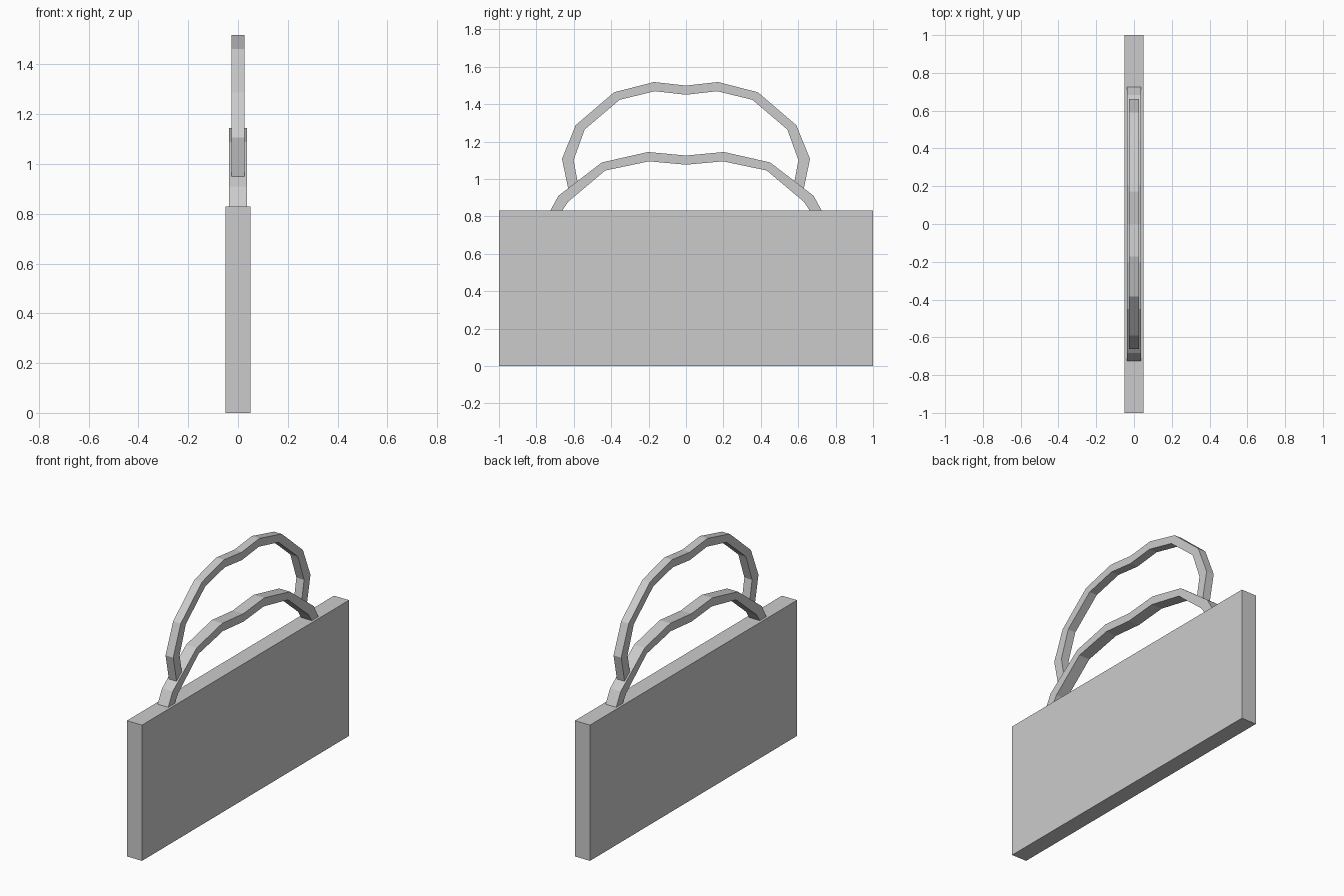
import bpy, bmesh

if "Cube" in bpy.data.objects:
    bpy.data.objects.remove(bpy.data.objects["Cube"])


def add_object(name, bm):
    bmesh.ops.recalc_face_normals(bm, faces=bm.faces)
    mesh = bpy.data.meshes.new(name)
    bm.to_mesh(mesh)
    bm.free()
    obj = bpy.data.objects.new(name, mesh)
    bpy.context.collection.objects.link(obj)
    return obj


def arch(name, half_width, outer, inner):
    """Square-section handle from half profiles (foot to centre), mirrored in y."""
    def full(half):
        return half + [(-y, z) for y, z in reversed(half[:-1])]

    bm = bmesh.new()
    rings = []
    for (yo, zo), (yi, zi) in zip(full(outer), full(inner)):
        corners = [(-half_width, yo, zo), (half_width, yo, zo),
                   (half_width, yi, zi), (-half_width, yi, zi)]
        rings.append([bm.verts.new(c) for c in corners])
    for a, b in zip(rings, rings[1:]):
        for i in range(4):
            j = (i + 1) % 4
            bm.faces.new((a[i], a[j], b[j], b[i]))
    bm.faces.new(rings[0])
    bm.faces.new(rings[-1])
    return add_object(name, bm)


# Flat body panel
bm = bmesh.new()
bmesh.ops.create_cube(bm, size=1)
for v in bm.verts:
    v.co = (v.co.x * 0.102, v.co.y * 2, (v.co.z + 0.5) * 0.83)
add_object("bag_body", bm)

# Lower, wider handle standing on the body
arch("lower_handle", 0.036,
     outer=[(0.727, 0.828), (0.682, 0.91), (0.45, 1.088), (0.203, 1.144), (0, 1.125)],
     inner=[(0.663, 0.828), (0.631, 0.877), (0.432, 1.045), (0.198, 1.094), (0, 1.076)])

# Upper, narrower handle with its feet sunk into the lower one
arch("upper_handle", 0.026,
     outer=[(0.626, 0.93), (0.663, 1.107), (0.59, 1.287), (0.385, 1.463), (0.171, 1.518), (0, 1.499)],
     inner=[(0.572, 0.945), (0.601, 1.10), (0.542, 1.264), (0.355, 1.423), (0.166, 1.469), (0, 1.45)])
